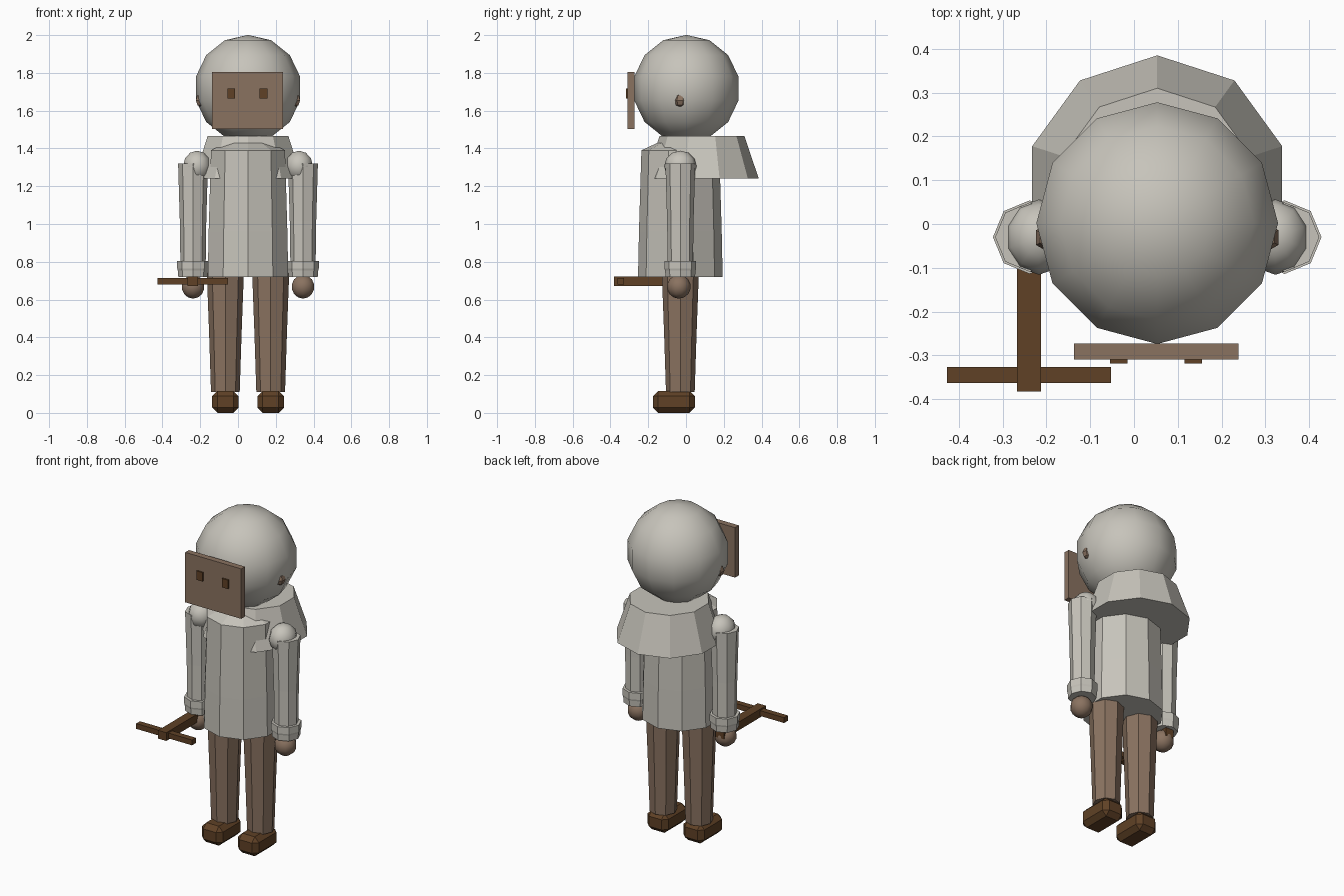
import bpy, bmesh, math
from mathutils import Matrix, Vector

if "Cube" in bpy.data.objects:
    bpy.data.objects.remove(bpy.data.objects["Cube"])

CX = 0.053   # body mid-plane
BY = -0.03   # body depth centre


def material(name, rgb):
    m = bpy.data.materials.new(name)
    m.diffuse_color = (*rgb, 1)
    m.use_nodes = True
    m.node_tree.nodes["Principled BSDF"].inputs["Base Color"].default_value = m.diffuse_color
    return m


CLOTH = material("pale_grey", (0.57, 0.55, 0.495))
BROWN = material("mid_brown", (0.255, 0.17, 0.118))
DARK = material("dark_brown", (0.115, 0.053, 0.019))


def finish(name, bm, mat, smooth=False):
    bmesh.ops.recalc_face_normals(bm, faces=bm.faces)
    for f in bm.faces:
        f.smooth = smooth
    me = bpy.data.meshes.new(name)
    bm.to_mesh(me)
    bm.free()
    me.materials.append(mat)
    ob = bpy.data.objects.new(name, me)
    bpy.context.collection.objects.link(ob)
    return ob


def lathe(name, x, y, rings, n, mat):
    """Closed faceted column from (radius, height) rings."""
    bm = bmesh.new()
    loops = []
    for r, z in rings:
        angles = [math.pi / 2 + 2 * math.pi * i / n for i in range(n)]
        loops.append([bm.verts.new((x + r * math.cos(a), y + r * math.sin(a), z))
                      for a in angles])
    for lo, hi in zip(loops, loops[1:]):
        for i in range(n):
            j = (i + 1) % n
            bm.faces.new((lo[i], lo[j], hi[j], hi[i]))
    bm.faces.new(loops[0])
    bm.faces.new(loops[-1])
    return finish(name, bm, mat)


def box(name, lo, hi, mat, bevel=0):
    lo, hi = Vector(lo), Vector(hi)
    bm = bmesh.new()
    bmesh.ops.create_cube(bm, size=1, matrix=Matrix.Translation((lo + hi) / 2)
                          @ Matrix.Diagonal((*(hi - lo), 1)))
    if bevel:
        bmesh.ops.bevel(bm, geom=bm.edges[:], offset=bevel, segments=1, affect='EDGES')
    return finish(name, bm, mat)


def ball(name, centre, radii, segs, rings, mat, smooth=True):
    bm = bmesh.new()
    bmesh.ops.create_uvsphere(bm, u_segments=segs, v_segments=rings, radius=1,
                              matrix=Matrix.Translation(centre)
                              @ Matrix.Diagonal((*radii, 1)))
    return finish(name, bm, mat, smooth)


# Head, face plate and eyes
ball("head", (CX, 0.002, 1.717), (0.283, 0.283, 0.284), 12, 7, CLOTH)
box("face_plate", (-0.137, -0.309, 1.503), (0.238, -0.273, 1.805), BROWN)

# Torso and shoulder cape
lathe("torso", CX, BY, [(0.224, 0.72), (0.219, 0.96), (0.206, 1.39), (0.11, 1.435)],
      10, CLOTH)
lathe("cape", CX, 0.085, [(0.30, 1.24), (0.225, 1.465)], 10, CLOTH)

# Paired parts
for s, side in ((-1, "right"), (1, "left")):
    ex = 0.05 + s * 0.085
    box(side + "_eye", (ex - 0.02, -0.318, 1.664), (ex + 0.02, -0.309, 1.718), DARK)
    ball(side + "_ear", (CX + s * 0.247, -0.031, 1.655), (0.034, 0.034, 0.036),
         6, 4, BROWN, False)

    # Arm
    ax = CX + s * 0.291
    ball(side + "_shoulder", (CX + s * 0.27, BY, 1.306), (0.077, 0.086, 0.082),
         10, 6, CLOTH)
    lathe(side + "_sleeve", ax, BY,
          [(0.066, 0.72), (0.07, 1.015), (0.079, 1.32)], 8, CLOTH)
    lathe(side + "_cuff", ax, BY,
          [(0.078, 0.72), (0.081, 0.755), (0.084, 0.765), (0.084, 0.805)], 8, CLOTH)
    ball(side + "_hand", (ax, -0.038, 0.668), (0.063, 0.063, 0.063), 10, 7, BROWN)

    # Leg and shoe
    lx = CX + s * 0.12
    lathe(side + "_leg", lx, BY, [(0.076, 0.11), (0.086, 0.42), (0.098, 0.74)], 8, BROWN)
    box(side + "_shoe", (lx - 0.07, -0.175, 0.0), (lx + 0.07, 0.047, 0.117), DARK, 0.028)

# Held T-shaped tool
box("tool_handle", (-0.267, -0.382, 0.672), (-0.212, 0.02, 0.722), DARK)
box("tool_crossbar", (-0.427, -0.363, 0.681), (-0.053, -0.327, 0.713), DARK)
